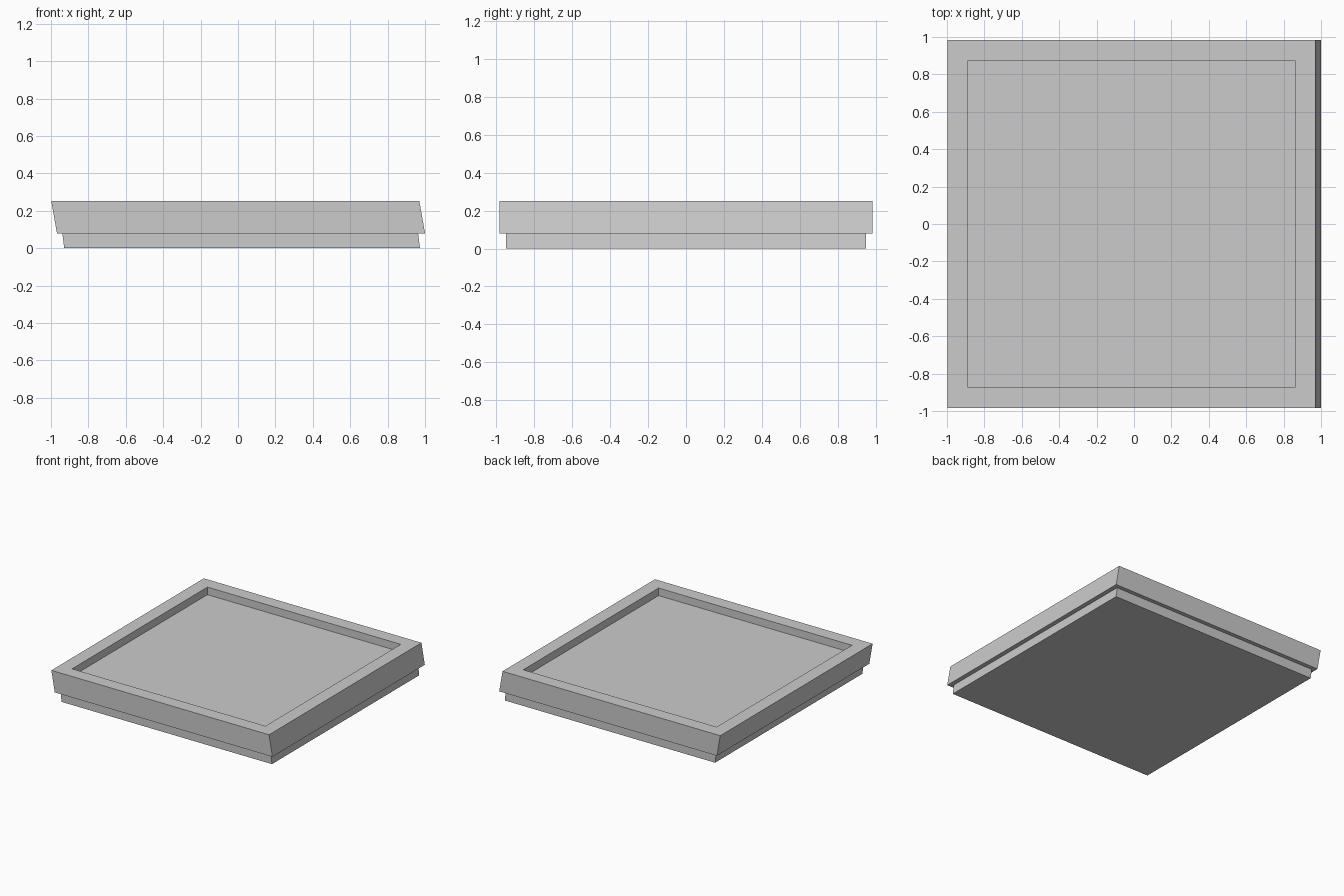
import bpy, bmesh

if "Cube" in bpy.data.objects:
    bpy.data.objects.remove(bpy.data.objects["Cube"])

SHEAR = -0.176          # sideways lean of the outer walls per unit of height


def centre(z):
    return 0.03 + SHEAR * z


def square(bm, half, cx, z):
    return [bm.verts.new((cx + sx * half, sy * half, z))
            for sx, sy in ((-1, -1), (1, -1), (1, 1), (-1, 1))]


def stack(name, rings):
    """Join square rings (half size, x centre, z) and cap both ends."""
    bm = bmesh.new()
    loops = [square(bm, *r) for r in rings]
    for a, b in zip(loops, loops[1:]):
        for i in range(4):
            j = (i + 1) % 4
            bm.faces.new((a[i], a[j], b[j], b[i]))
    bm.faces.new(loops[0][::-1])
    bm.faces.new(loops[-1])
    bmesh.ops.recalc_face_normals(bm, faces=bm.faces)
    mesh = bpy.data.meshes.new(name)
    bm.to_mesh(mesh)
    bm.free()
    ob = bpy.data.objects.new(name, mesh)
    bpy.context.collection.objects.link(ob)
    return ob


TOP, STEP, FLOOR = 0.252, 0.08, 0.19
rim_x = centre(TOP)

# Leaning tray: lower plinth, overhanging rim and straight-walled recess
stack("tray", [
    (0.951, 0.022, 0.0),
    (0.951, 0.012, STEP),
    (0.984, centre(STEP), STEP),
    (0.984, rim_x, TOP),
    (0.874, rim_x, TOP),
    (0.874, rim_x, FLOOR),
])
